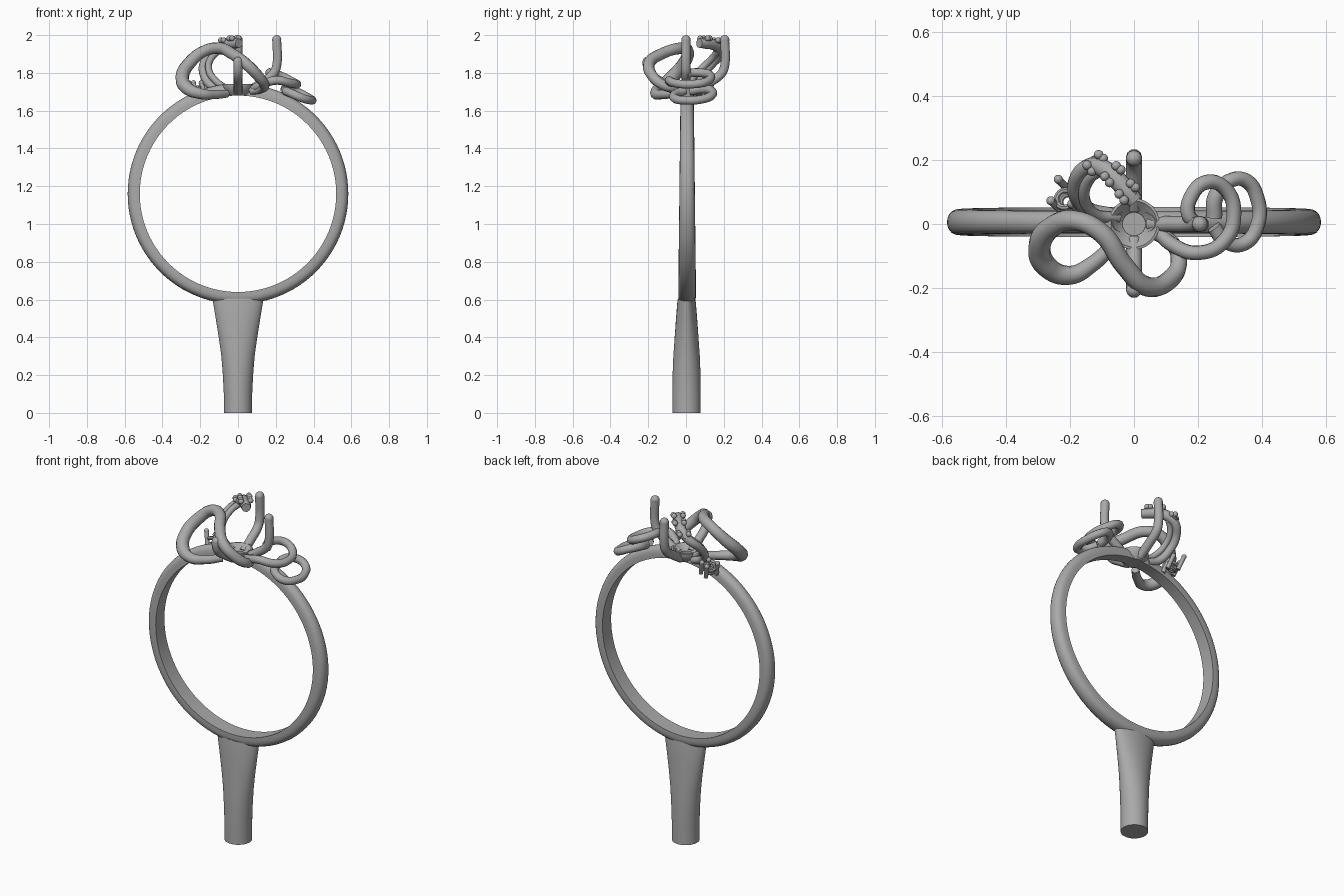
import bpy, bmesh, math
from mathutils import Vector

if "Cube" in bpy.data.objects:
    bpy.data.objects.remove(bpy.data.objects["Cube"])

metal = bpy.data.materials.new("grey_metal")
metal.use_nodes = True
metal.diffuse_color = (0.4, 0.4, 0.4, 1)
metal.node_tree.nodes["Principled BSDF"].inputs["Base Color"].default_value = (0.4, 0.4, 0.4, 1)


def finish(obj, angle=40):
    if not obj.data.materials:
        obj.data.materials.append(metal)
    bpy.ops.object.select_all(action='DESELECT')
    obj.select_set(True)
    bpy.context.view_layer.objects.active = obj
    if obj.type == 'CURVE':
        bpy.ops.object.convert(target='MESH')
        obj = bpy.context.object
    bpy.ops.object.shade_smooth_by_angle(angle=math.radians(angle))
    return obj


def loft(name, rings, wrap=False, caps=True):
    """Skin a list of equal-length closed rings of points."""
    bm = bmesh.new()
    rows = [[bm.verts.new(p) for p in ring] for ring in rings]
    n = len(rows[0])
    for i in range(len(rows) if wrap else len(rows) - 1):
        a, b = rows[i], rows[(i + 1) % len(rows)]
        for j in range(n):
            k = (j + 1) % n
            bm.faces.new((a[j], a[k], b[k], b[j]))
    if caps and not wrap:
        bm.faces.new(rows[0])
        bm.faces.new(rows[-1])
    bmesh.ops.recalc_face_normals(bm, faces=bm.faces)
    mesh = bpy.data.meshes.new(name)
    bm.to_mesh(mesh)
    bm.free()
    obj = bpy.data.objects.new(name, mesh)
    bpy.context.collection.objects.link(obj)
    return obj


def ellipse(rx, ry, z, cx=0, cy=0, n=40):
    t = [2 * math.pi * i / n for i in range(n)]
    return [(cx + rx * math.cos(a), cy + ry * math.sin(a), z) for a in t]


def strand(name, path, thick):
    """Round wire through points (x, y, z, relative thickness)."""
    cu = bpy.data.curves.new(name, 'CURVE')
    cu.dimensions = '3D'
    cu.bevel_depth = thick
    cu.bevel_resolution = 3
    cu.resolution_u = 10
    cu.use_fill_caps = True
    sp = cu.splines.new('BEZIER')
    sp.bezier_points.add(len(path) - 1)
    for bp, (x, y, z, r) in zip(sp.bezier_points, path):
        bp.co, bp.radius = (x, y, z), r
        bp.handle_left_type = bp.handle_right_type = 'AUTO'
    obj = bpy.data.objects.new(name, cu)
    bpy.context.collection.objects.link(obj)
    return finish(obj)


def bead(name, loc, r):
    bpy.ops.mesh.primitive_uv_sphere_add(segments=14, ring_count=8, radius=r, location=loc)
    bpy.context.object.name = name
    finish(bpy.context.object)


def collar(name, loc, normal, r):
    bpy.ops.mesh.primitive_torus_add(major_radius=r, minor_radius=r * 0.35, major_segments=24,
                                     minor_segments=8, location=loc)
    obj = bpy.context.object
    obj.name = name
    obj.rotation_euler = Vector(normal).to_track_quat('Z', 'Y').to_euler()
    finish(obj)


# Ring band: flat inside, domed outside, slimmer towards the top
rings = []
for i in range(96):
    a = 2 * math.pi * i / 96
    half = 0.041 - 0.006 * math.sin(a)
    profile = [(0.52, -half)]
    for j in range(11):
        t = math.pi * j / 10
        profile.append((0.542 + 0.042 * math.sin(t) ** 0.8, -half * math.cos(t)))
    profile.append((0.52, half))
    rings.append([(r * math.cos(a), y + 0.006, 1.16 + r * math.sin(a)) for r, y in profile])
band = loft("ring_band", rings, wrap=True)

# Hollow in the band under the seat
cutter = loft("seat_cutter", [ellipse(0.036, 0.036, 1.64), ellipse(0.036, 0.036, 1.705),
                              ellipse(0.075, 0.075, 1.75)])
cutter.hide_render = True
cutter.hide_viewport = True
cut = band.modifiers.new("seat_hollow", 'BOOLEAN')
cut.operation = 'DIFFERENCE'
cut.object = cutter
finish(band)

# Flared stem below the band
stem = [(0.135, 0.046, 0.605), (0.132, 0.049, 0.585), (0.118, 0.056, 0.5), (0.102, 0.063, 0.4),
        (0.088, 0.07, 0.3), (0.08, 0.074, 0.2), (0.075, 0.075, 0.1), (0.075, 0.075, 0)]
finish(loft("stem", [ellipse(rx, ry, z, cy=0.003) for rx, ry, z in stem]))

# Stone seat: dished cup with a small floor
cup = [(0.05, 1.68), (0.068, 1.70), (0.08, 1.725), (0.08, 1.74), (0.072, 1.742), (0.036, 1.708), (0.036, 1.69)]
finish(loft("stone_seat", [ellipse(r, r, z) for r, z in cup]), 30)

# Bent prongs
for name, dx, dy, top in (("left_prong", 1, 0, 1.975), ("back_prong", 0, 1, 1.975), ("front_prong", 0, -1, 1.86)):
    path = [(d * dx, d * dy, z, 1) for d, z in
            ((0.05, 1.70), (0.12, 1.745), (0.19, 1.80), (0.205, 1.84), (0.205, top))]
    strand(name, path, 0.025)
    bead(name + "_tip", (0.205 * dx, 0.205 * dy, top), 0.025)

# Large looping ribbon across the front
strand("front_ribbon", [
    (-0.06, -0.06, 1.69, 0.7), (-0.13, -0.125, 1.685, 0.8), (-0.20, -0.16, 1.69, 0.95),
    (-0.27, -0.135, 1.72, 1.15), (-0.295, -0.07, 1.78, 1.15), (-0.25, -0.005, 1.86, 1.1),
    (-0.18, 0.01, 1.915, 1), (-0.10, -0.03, 1.93, 1), (-0.03, -0.13, 1.90, 1),
    (0.04, -0.195, 1.85, 1), (0.11, -0.175, 1.78, 0.95), (0.14, -0.12, 1.735, 0.85),
    (0.12, -0.06, 1.715, 0.75), (0.07, -0.03, 1.705, 0.7)], 0.031)

# Two curled wires on the left shoulder
strand("upper_curl", [
    (0.07, -0.02, 1.71, 0.9), (0.12, -0.065, 1.735, 1), (0.20, -0.09, 1.76, 1),
    (0.28, -0.055, 1.745, 1), (0.312, 0.03, 1.74, 1), (0.285, 0.11, 1.755, 1),
    (0.225, 0.13, 1.785, 1), (0.178, 0.085, 1.80, 1), (0.17, 0.03, 1.80, 1),
    (0.195, 0.0, 1.79, 0.9)], 0.023)
strand("lower_curl", [
    (0.25, 0.02, 1.705, 1.1), (0.255, 0.085, 1.715, 1.1), (0.30, 0.135, 1.705, 1),
    (0.35, 0.135, 1.68, 1), (0.385, 0.08, 1.66, 1), (0.387, 0.0, 1.655, 1),
    (0.345, -0.06, 1.665, 1), (0.285, -0.055, 1.69, 1), (0.25, -0.01, 1.705, 1)], 0.023)

# Rising back hoop whose upper part is a beaded strip
strand("back_hoop", [
    (-0.07, 0.03, 1.70, 0.9), (-0.14, 0.045, 1.73, 1), (-0.18, 0.085, 1.79, 1),
    (-0.18, 0.14, 1.85, 1), (-0.14, 0.18, 1.90, 1.1), (-0.10, 0.175, 1.93, 1.25),
    (-0.06, 0.145, 1.95, 1.3), (-0.02, 0.10, 1.957, 1.3), (0.005, 0.07, 1.957, 1.1)], 0.023)
strand("inner_hoop", [
    (-0.05, 0.02, 1.71, 1), (-0.12, 0.03, 1.76, 1), (-0.155, 0.08, 1.82, 1),
    (-0.14, 0.14, 1.88, 1), (-0.10, 0.17, 1.92, 1)], 0.018)

# Stone collars and beads along the strip
for i, (x, y, z) in enumerate([(-0.02, 0.10, 1.975), (-0.065, 0.155, 1.965), (-0.12, 0.19, 1.925)]):
    collar(f"strip_collar_{i}", (x, y, z), (-0.2 * i, 0.3 * i, 1), 0.021)
    for sx, sy in ((0.03, 0.018), (-0.014, -0.032), (0.012, 0.033), (-0.033, -0.008)):
        bead(f"strip_bead_{i}", (x + sx * 0.8, y + sy * 0.8, z + 0.008), 0.015)

# Small claw setting on the right shoulder
centre = Vector((-0.215, 0.078, 1.715))
axis = Vector((-0.3, 0.3, 1)).normalized()
collar("shoulder_collar", centre, axis, 0.028)
collar("shoulder_base", centre - axis * 0.03, axis, 0.022)
for i, (x, y) in enumerate(((-0.012, 0.052), (0.03, -0.025), (-0.035, -0.015), (0.04, 0.025))):
    foot = centre + Vector((x, y, 0)) - axis * 0.05
    tip = foot + axis * 0.085
    strand(f"shoulder_claw_{i}", [(*foot, 1), (*tip, 1)], 0.012)
    bead(f"shoulder_bead_{i}", tip, 0.014)
